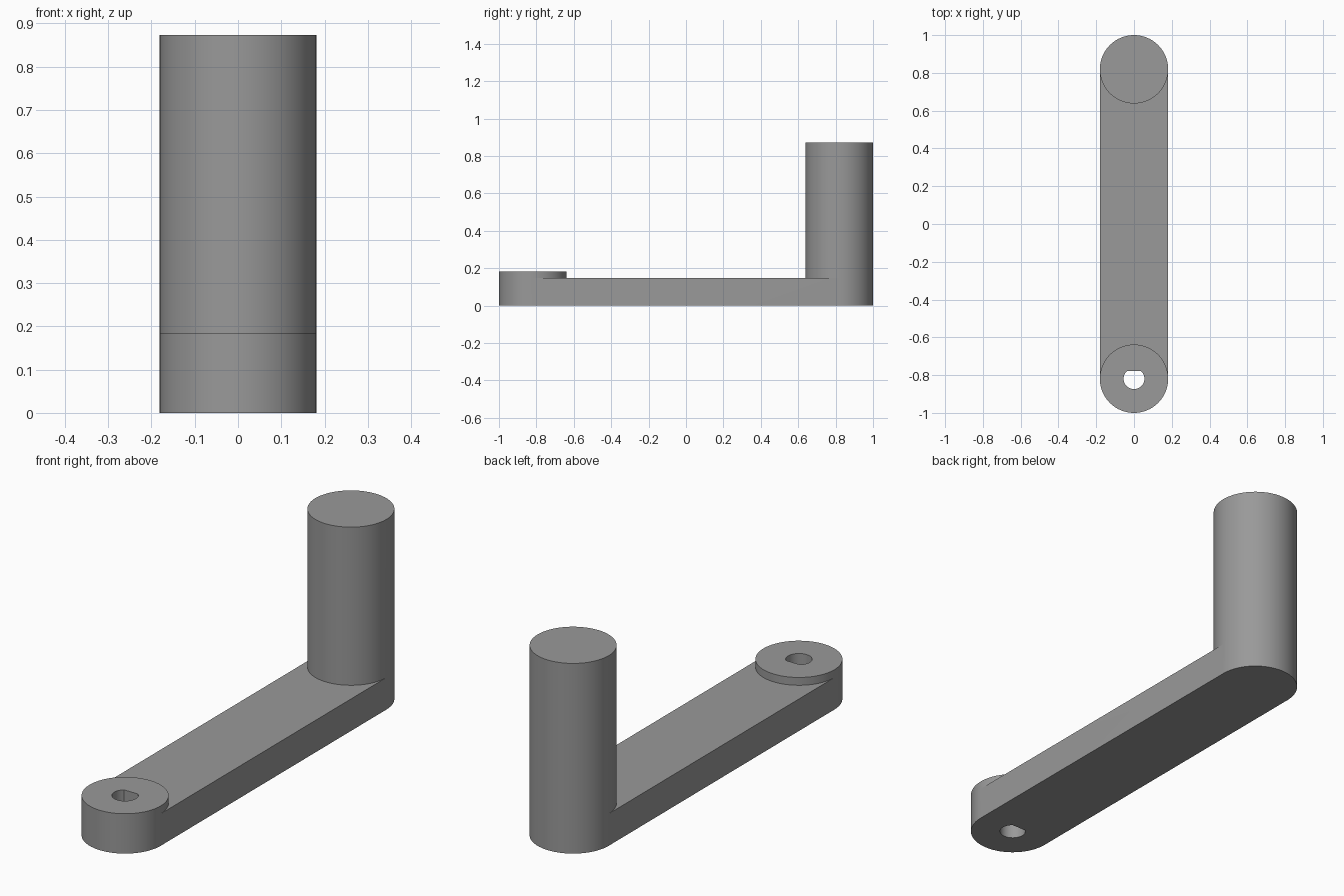
import bpy, bmesh, math

if "Cube" in bpy.data.objects:
    bpy.data.objects.remove(bpy.data.objects["Cube"])

R, CY = 0.181, 0.819      # end radius and distance of the end centres
ARM_H, HUB_H, GRIP_H = 0.147, 0.183, 0.873
SEG = 64

metal = bpy.data.materials.new("grey")
metal.diffuse_color = (0.32, 0.32, 0.32, 1)
metal.use_nodes = True
metal.node_tree.nodes["Principled BSDF"].inputs["Base Color"].default_value = metal.diffuse_color


def prism(name, outline, z0, z1):
    """Extrude a closed xy outline from z0 to z1."""
    bm = bmesh.new()
    base = bm.faces.new([bm.verts.new((x, y, z0)) for x, y in outline])
    top = bmesh.ops.extrude_face_region(bm, geom=[base])["geom"]
    bmesh.ops.translate(bm, vec=(0, 0, z1 - z0),
                        verts=[v for v in top if isinstance(v, bmesh.types.BMVert)])
    bmesh.ops.recalc_face_normals(bm, faces=bm.faces)
    me = bpy.data.meshes.new(name)
    bm.to_mesh(me)
    bm.free()
    me.materials.append(metal)
    ob = bpy.data.objects.new(name, me)
    bpy.context.collection.objects.link(ob)
    return ob


def arc(cy, r, a0, a1, n):
    return [(r * math.cos(a0 + (a1 - a0) * i / n),
             cy + r * math.sin(a0 + (a1 - a0) * i / n)) for i in range(n + 1)]


def boolean(target, other, operation):
    mod = target.modifiers.new(operation.lower(), "BOOLEAN")
    mod.object, mod.operation, mod.solver = other, operation, "EXACT"
    bpy.context.view_layer.objects.active = target
    bpy.ops.object.modifier_apply(modifier=mod.name)
    bpy.data.objects.remove(other)


# flat arm with rounded ends
crank = prism("crank_arm", arc(CY, R, 0, math.pi, SEG // 2)
              + arc(-CY, R, math.pi, 2 * math.pi, SEG // 2), 0, ARM_H)

# raised hub and upright grip, merged into the arm
for name, cy, h in (("hub", -CY, HUB_H), ("grip", CY, GRIP_H)):
    boolean(crank, prism(name, arc(cy, R, 0, 2 * math.pi, SEG)[:-1], 0, h), "UNION")

# D-shaped shaft hole, flat side facing the grip
r, flat = 0.055, 0.042
a = math.asin(flat / r)
boolean(crank, prism("shaft_hole", arc(-CY, r, math.pi - a, 2 * math.pi + a, 40),
                     -0.1, HUB_H + 0.1), "DIFFERENCE")

# smooth round walls, sharp rims
bpy.ops.object.select_all(action="DESELECT")
crank.select_set(True)
bpy.context.view_layer.objects.active = crank
bpy.ops.object.shade_smooth_by_angle(angle=math.radians(30))
